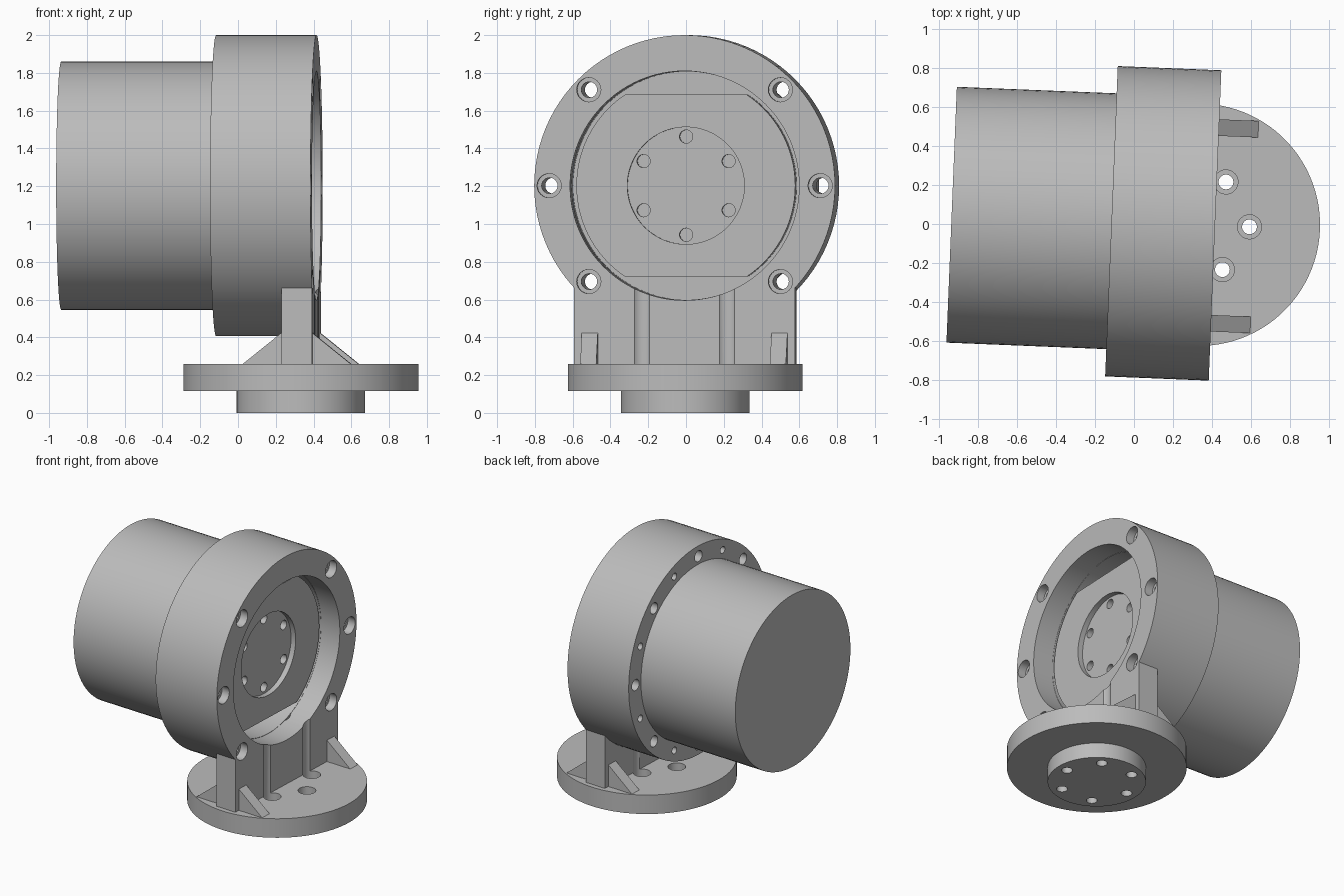
import bpy, bmesh
from math import sin, cos, pi, radians
from mathutils import Matrix, Vector

cube = bpy.data.objects.get("Cube")
if cube:
    bpy.data.objects.remove(cube, do_unlink=True)

grey = bpy.data.materials.new("machined grey")
grey.use_nodes = True
grey.diffuse_color = (0.5, 0.5, 0.5, 1)
grey.node_tree.nodes["Principled BSDF"].inputs["Base Color"].default_value = (0.5, 0.5, 0.5, 1)

AXIS_Z = 1.203                                   # height of the housing axis
PLACE = Matrix.Translation((0.333, -0.004, 0)) @ Matrix.Rotation(radians(-2.33), 4, 'Z')


def prism(name, outline, low, high, axis):
    """Extrude a 2D outline along x (outline is y, z), y (x, z) or z (x, y)."""
    def place(p, h):
        return {'X': (h, p[0], p[1]), 'Y': (p[0], h, p[1]), 'Z': (p[0], p[1], h)}[axis]
    bm = bmesh.new()
    face = bm.faces.new([bm.verts.new(place(p, low)) for p in outline])
    grown = bmesh.ops.extrude_face_region(bm, geom=[face])
    tops = [g for g in grown["geom"] if isinstance(g, bmesh.types.BMVert)]
    bmesh.ops.translate(bm, verts=tops, vec=Vector(place((0, 0), high - low)))
    bmesh.ops.recalc_face_normals(bm, faces=bm.faces)
    mesh = bpy.data.meshes.new(name)
    bm.to_mesh(mesh)
    bm.free()
    mesh.materials.append(grey)
    ob = bpy.data.objects.new(name, mesh)
    bpy.context.collection.objects.link(ob)
    return ob


def circle(r, c=(0, 0), n=96):
    return [(c[0] + r * cos(2 * pi * i / n), c[1] + r * sin(2 * pi * i / n)) for i in range(n)]


def activate(ob):
    bpy.ops.object.select_all(action='DESELECT')
    ob.select_set(True)
    bpy.context.view_layer.objects.active = ob


def combine(ob, other, operation='DIFFERENCE'):
    activate(ob)
    mod = ob.modifiers.new("combine", 'BOOLEAN')
    mod.operation, mod.solver, mod.object = operation, 'EXACT', other
    bpy.ops.object.modifier_apply(modifier=mod.name)
    bpy.data.objects.remove(other, do_unlink=True)


def drill(ob, r, centres, low, high, axis):
    for c in centres:
        combine(ob, prism("cutter", circle(r, c, 24), low, high, axis))


def ring(r, angles, c=(0, 0)):
    return [(c[0] + r * cos(radians(a)), c[1] + r * sin(radians(a))) for a in angles]


HUB = (0, AXIS_Z)
PLATE_HOLES = ring(0.718, (0, 45, 135, 180, 225, 315), HUB)
BASE_HOLES = ring(0.26, range(0, 360, 60))
parts = []

# Motor housing
parts.append(prism("motor_housing", circle(0.657, HUB), -1.27, -0.4, 'X'))

# Flange with a front pocket and bolt holes
flange = prism("flange", circle(0.797, HUB), -0.449, -0.08, 'X')
combine(flange, prism("cutter", circle(0.605, HUB), -0.25, 0, 'X'))
drill(flange, 0.042, ring(0.718, range(0, 360, 45), HUB), -0.6, 0.1, 'X')
drill(flange, 0.026, ring(0.718, [22.5 + 45 * i for i in range(8)], HUB), -0.6, -0.35, 'X')
parts.append(flange)

# Output hub with two flats, a shallow centre recess and screw holes
flats = [(y, AXIS_Z + max(-0.482, min(0.482, z))) for y, z in circle(0.58)]
hub = prism("output_hub", flats, -0.3, -0.075, 'X')
combine(hub, prism("cutter", circle(0.31, HUB), -0.115, 0, 'X'))
drill(hub, 0.035, ring(0.26, range(30, 390, 60), HUB), -0.19, 0, 'X')
parts.append(hub)

# Upright mounting plate: ring and neck
plate = prism("mounting_plate", circle(0.797, HUB), -0.08, 0.083, 'X')
neck = prism("neck", [(-0.585, 0.26), (0.585, 0.26), (0.585, 0.69), (-0.585, 0.69)], -0.08, 0.083, 'X')
combine(plate, neck, 'UNION')
combine(plate, prism("cutter", circle(0.607, HUB), -0.3, 0.3, 'X'))
drill(plate, 0.042, PLATE_HOLES, -0.3, 0.3, 'X')
drill(plate, 0.064, PLATE_HOLES, 0.02, 0.3, 'X')
# screw clearance channels down the neck
drill(plate, 0.062, [c for c in BASE_HOLES if abs(c[1]) > 0.1], 0.1, 0.75, 'Z')
parts.append(plate)

# Round base with stepped screw holes, and the spigot under it
base = prism("base_disc", circle(0.622), 0.115, 0.26, 'Z')
drill(base, 0.038, BASE_HOLES, 0, 0.5, 'Z')
drill(base, 0.062, BASE_HOLES, 0.18, 0.5, 'Z')
spigot = prism("base_spigot", circle(0.34), 0, 0.115, 'Z')
drill(spigot, 0.038, BASE_HOLES, -0.1, 0.3, 'Z')
parts += [base, spigot]

# Triangular gussets on both faces of the neck
for side, y in (("left", 0.46), ("right", -0.545)):
    for end, s in (("outer", 1), ("inner", -1)):
        triangle = [(s * 0.08, 0.26), (s * 0.285, 0.26), (s * 0.08, 0.425)]
        parts.append(prism(f"{side}_{end}_gusset", triangle, y, y + 0.085, 'Y'))

# Turn the assembly into place and smooth the round walls
for ob in parts:
    ob.data.transform(PLACE)
    activate(ob)
    bpy.ops.object.shade_smooth_by_angle(angle=radians(30))
